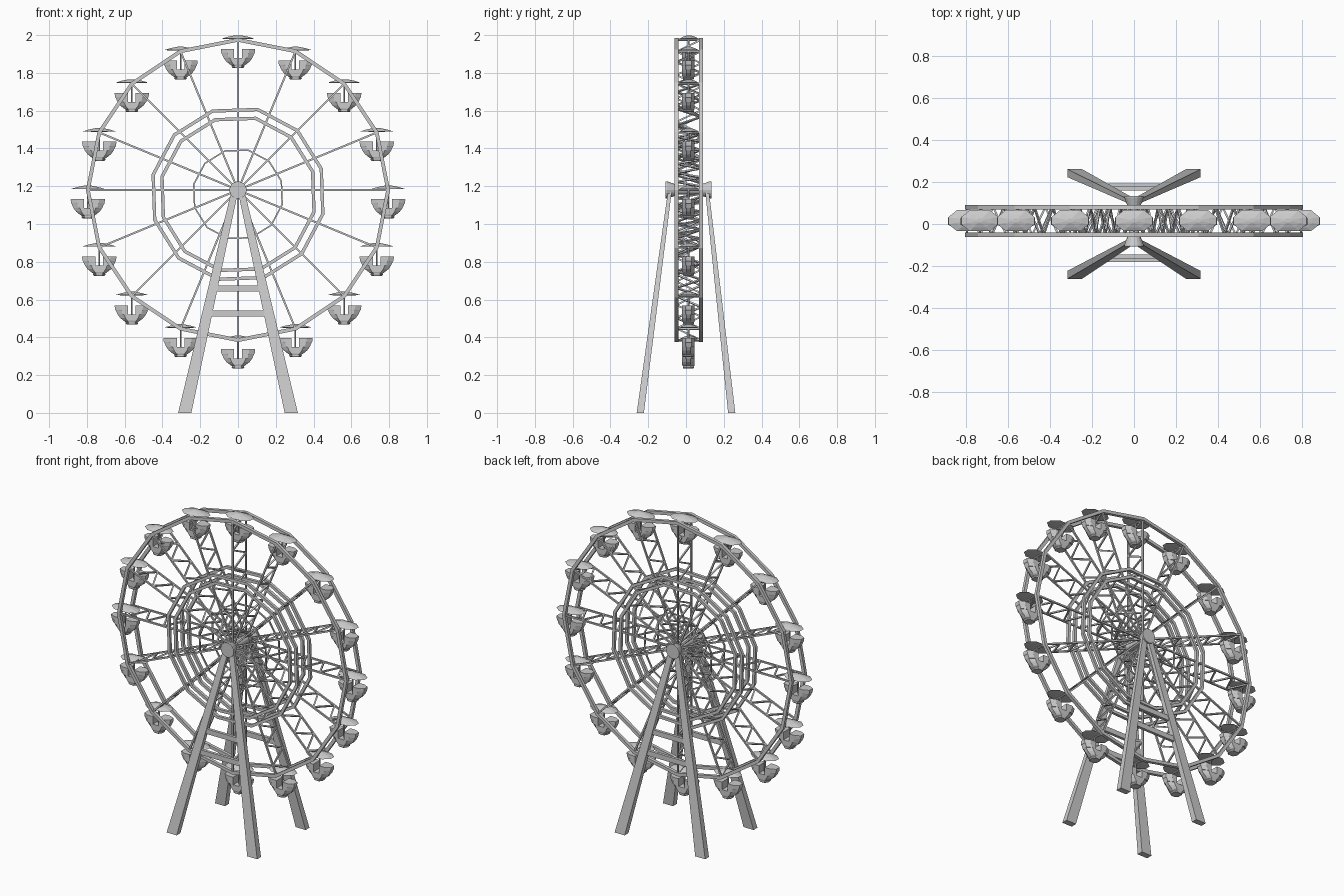
import bpy
import bmesh
from math import sin, cos, radians, pi
from mathutils import Vector

if "Cube" in bpy.data.objects:
    bpy.data.objects.remove(bpy.data.objects["Cube"])

CZ, YC = 1.18, 0.013           # wheel centre height and gondola depth offset
YF, YB = -0.051, 0.080         # front and back wheel planes
R, N = 0.795, 16


class Part:
    """Collects simple solids into one named mesh object."""
    def __init__(self, name):
        self.name, self.v, self.f = name, [], []

    def loft(self, sections):
        b, n, m = len(self.v), len(sections[0]), len(sections)
        for s in sections:
            self.v += [tuple(p) for p in s]
        for i in range(m - 1):
            for j in range(n):
                k = (j + 1) % n
                self.f.append((b + i*n + j, b + i*n + k, b + (i+1)*n + k, b + (i+1)*n + j))
        self.f.append(tuple(b + j for j in reversed(range(n))))
        self.f.append(tuple(b + (m-1)*n + j for j in range(n)))

    def bar(self, p, q, w, sides=4):
        p, q = Vector(p), Vector(q)
        d = (q - p).normalized()
        u = d.cross(Vector((0, 1, 0)))
        if u.length < 0.01:
            u = Vector((1, 0, 0))
        u.normalize()
        t = d.cross(u)
        k = w / cos(pi / sides)
        offs = [u*k*cos(2*pi*(i+.5)/sides) + t*k*sin(2*pi*(i+.5)/sides) for i in range(sides)]
        self.loft([[p + o for o in offs], [q + o for o in offs]])

    def ring(self, r, n, phase, w, y, cz=CZ):
        b = len(self.v)
        for i in range(n):
            a = phase + 2*pi*i/n
            for dr, dy in ((-w, -w), (w, -w), (w, w), (-w, w)):
                self.v.append(((r+dr)*cos(a), y+dy, cz + (r+dr)*sin(a)))
        for i in range(n):
            for j in range(4):
                a, c, k = b + i*4, b + (i+1) % n*4, (j+1) % 4
                self.f.append((a+j, a+k, c+k, c+j))

    def turn(self, profile, n=16):
        """Solid around the wheel axis from (y, radius) pairs."""
        self.loft([[(r*cos(2*pi*i/n), y, CZ + r*sin(2*pi*i/n)) for i in range(n)]
                   for y, r in profile])

    def done(self):
        me = bpy.data.meshes.new(self.name)
        me.from_pydata(self.v, [], self.f)
        bm = bmesh.new()
        bm.from_mesh(me)
        bmesh.ops.recalc_face_normals(bm, faces=bm.faces)
        bm.to_mesh(me)
        bm.free()
        ob = bpy.data.objects.new(self.name, me)
        bpy.context.collection.objects.link(ob)
        return ob


def polar(r, a, y):
    return (r*cos(a), y, CZ + r*sin(a))


# Rims and (slightly low-set) inner rings on both wheel planes
rims = Part("wheel_rings")
for y in (YF, YB):
    rims.ring(R, N, 0, 0.010, y)
    for r, w in ((0.461, 0.009), (0.413, 0.009), (0.240, 0.004)):
        rims.ring(r, 12, radians(17), w, y, CZ - 0.023)
rims.done()

# Spokes with zigzag lacing between the planes, and pivot bars at the rim
spokes, lacing, pivots = Part("spokes"), Part("spoke_lacing"), Part("pivot_bars")
STEPS = 12
for i in range(N):
    a = 2*pi*i/N
    for y in (YF, YB):
        spokes.bar(polar(0.02, a, y), polar(R, a, y), 0.005)
    for k in range(STEPS):
        r0, r1 = (0.05 + (R - 0.05)*(k+d)/STEPS for d in (0, 1))
        y0, y1 = (YF, YB) if k % 2 else (YB, YF)
        lacing.bar(polar(r0, a, y0), polar(r1, a, y1), 0.0045)
    pivots.bar(polar(R, a, YF - 0.008), polar(R, a, YB + 0.008), 0.005, 6)
for p in (spokes, lacing, pivots):
    p.done()

# Hub with flared ends
hub = Part("hub")
hub.turn([(-0.108, 0.046), (-0.100, 0.046), (-0.056, 0.030), (-0.05, 0.024),
          (0.076, 0.024), (0.082, 0.030), (0.126, 0.046), (0.134, 0.046)])
hub.done()


# Gondolas: canopy, pole, two facing seat shells over a shared base
def octagon(x, z, rx, ry, yc=YC):
    pts = [(1, -.35), (1, .35), (.55, 1), (-.55, 1), (-1, .35), (-1, -.35), (-.55, -1), (.55, -1)]
    return [(x + u*rx, yc + v*ry, z) for u, v in pts]


def half_section(x, z, s, rx, ry):
    pts = [(.02, -ry), (.65*rx, -ry), (rx, -.5*ry), (rx, .5*ry), (.65*rx, ry), (.02, ry)]
    return [(x + s*u, YC + v, z) for u, v in pts]


canopy, cabin = Part("gondola_canopies"), Part("gondola_cabins")
for i in range(N):
    x, _, z = polar(R, 2*pi*i/N, 0)
    canopy.loft([octagon(x, z + dz, rx, ry, 0.016) for dz, rx, ry in
                 ((0.004, .04, .028), (0.006, .088, .050), (0.016, .055, .032), (0.024, .015, .010))])
    cabin.bar((x, YC, z - 0.11), (x, YC, z + 0.008), 0.004, 6)
    for s in (-1, 1):
        cabin.loft([half_section(x, z + dz, s, rx, .033) for dz, rx in
                    ((-0.096, .076), (-0.075, .085), (-0.072, .088), (-0.052, .091), (-0.048, .090))])
    cabin.loft([octagon(x, z + dz, rx, ry) for dz, rx, ry in
                ((-0.150, .028, .027), (-0.144, .034, .030), (-0.138, .031, .030),
                 (-0.130, .043, .033), (-0.115, .062, .033), (-0.096, .076, .033))])
canopy.done()
cabin.done()


# Tapered A-frame legs and their cross braces
def rect(x, y, z, w, d):
    return [(x-w, y-d, z), (x+w, y-d, z), (x+w, y+d, z), (x-w, y+d, z)]


for name, s, ytop in (("front", -1, -0.086), ("back", 1, 0.112)):
    legs, braces = Part(name + "_legs"), Part(name + "_braces")
    yfoot = s*0.242
    for m in (-1, 1):
        legs.loft([rect(m*0.282, yfoot, 0, 0.035, 0.019),
                   rect(m*0.018, ytop, CZ - 0.01, 0.018, 0.010)])
    for z in (0.658, 0.525):
        t = z / (CZ - 0.01)
        xx, yy = 0.282 + (0.018 - 0.282)*t, yfoot + (ytop - yfoot)*t
        braces.loft([rect(0, yy, z + dz, xx, 0.009) for dz in (-0.016, 0.016)])
    legs.done()
    braces.done()
